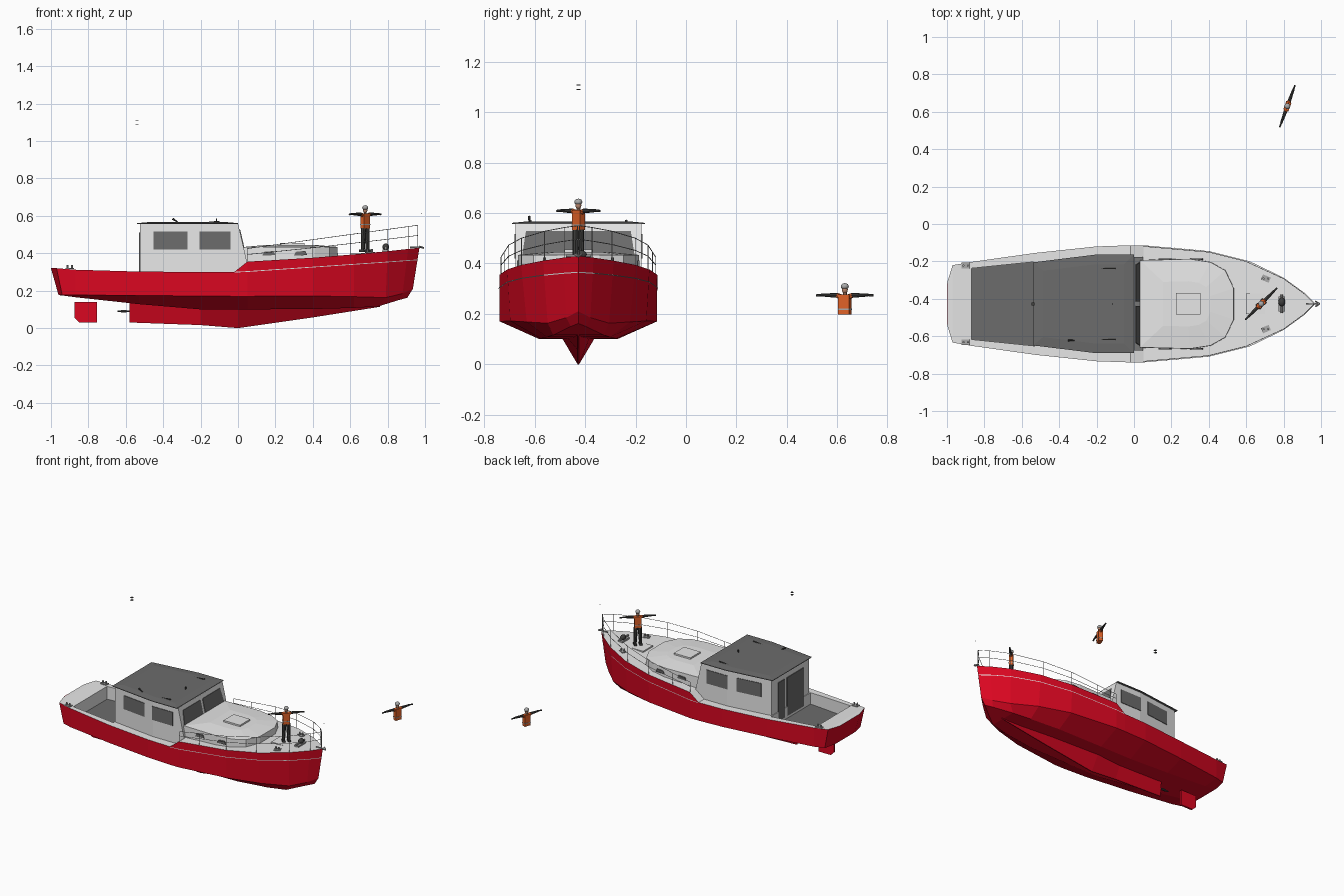
import bpy, bmesh, math
from mathutils import Vector, Matrix

if "Cube" in bpy.data.objects:
    bpy.data.objects.remove(bpy.data.objects["Cube"])

CENTRE = Vector((0, -0.427, 0))   # the boat lies off the origin


def material(name, r, g, b):
    m = bpy.data.materials.new(name)
    m.use_nodes = True
    m.diffuse_color = (r, g, b, 1)
    m.node_tree.nodes["Principled BSDF"].inputs["Base Color"].default_value = (r, g, b, 1)
    return m


RED = material("hull red", 0.7, 0.002, 0.015)
LIGHT = material("light grey", 0.8, 0.8, 0.8)
DARK = material("dark grey", 0.15, 0.15, 0.15)
WHITE = material("white", 0.9, 0.9, 0.9)
ORANGE = material("safety orange", 0.75, 0.12, 0.02)
CHARCOAL = material("charcoal", 0.05, 0.05, 0.048)
STEEL = material("steel grey", 0.4, 0.4, 0.4)
SKIN = material("skin", 0.5, 0.25, 0.16)


def finish(name, bm, *mats):
    bmesh.ops.remove_doubles(bm, verts=bm.verts, dist=0.0002)
    bmesh.ops.recalc_face_normals(bm, faces=bm.faces)
    bmesh.ops.translate(bm, verts=bm.verts, vec=CENTRE)
    mesh = bpy.data.meshes.new(name)
    bm.to_mesh(mesh)
    bm.free()
    for m in mats:
        mesh.materials.append(m)
    obj = bpy.data.objects.new(name, mesh)
    bpy.context.collection.objects.link(obj)
    return obj


def loft(name, rings, mat, closed=True):
    bm = bmesh.new()
    rows = [[bm.verts.new(p) for p in ring] for ring in rings]
    n = len(rows[0])
    for a, b in zip(rows, rows[1:]):
        for i in range(n if closed else n - 1):
            j = (i + 1) % n
            bm.faces.new((a[i], a[j], b[j], b[i]))
    if closed:
        bm.faces.new(rows[0])
        bm.faces.new(rows[-1])
    return finish(name, bm, mat)


def outline(half, z, scale=1.0):
    """Full plan outline from one side, scaled about its middle."""
    mid = (half[0][0] + half[-1][0]) / 2
    side = [(mid + (x - mid) * scale, y * scale, z) for x, y in half]
    return side + [(x, -y, z) for x, y, z in reversed(side)]


def plate(name, corners, mat, half=0.004):
    c = [Vector(p) for p in corners]
    n = (c[1] - c[0]).cross(c[2] - c[0]).normalized() * half
    return loft(name, [[p - n for p in c], [p + n for p in c]], mat)


def box(name, centre, size, mat, turn=0.0):
    bm = bmesh.new()
    bmesh.ops.create_cube(bm, size=1, matrix=Matrix.Translation(centre)
                          @ Matrix.Rotation(turn, 4, "Z") @ Matrix.Diagonal((*size, 1)))
    return finish(name, bm, mat)


def rod(name, points, r, mat, sides=6, r2=None):
    bm = bmesh.new()
    pts = [Vector(p) for p in points]
    for a, b in zip(pts, pts[1:]):
        d = b - a
        bmesh.ops.create_cone(bm, cap_ends=True, segments=sides, radius1=r, radius2=r2 or r,
                              depth=d.length, matrix=Matrix.Translation((a + b) / 2)
                              @ d.to_track_quat("Z", "Y").to_matrix().to_4x4())
    return finish(name, bm, mat)


def ball(name, centre, size, mat):
    bm = bmesh.new()
    bmesh.ops.create_uvsphere(bm, u_segments=12, v_segments=8, radius=1,
                              matrix=Matrix.Translation(centre) @ Matrix.Diagonal((*size, 1)))
    obj = finish(name, bm, mat)
    obj.data.shade_smooth()


# Hull stations: sheer, chine and bilge, each as x, half width, z
STATIONS = [
    ((-1.0, .11, .32), (-.96, .11, .178), (-.955, .06, .176)),
    ((-.97, .207, .32), (-.94, .202, .178), (-.935, .1, .174)),
    ((-.87, .224, .312), (-.87, .222, .177), (-.87, .11, .165)),
    ((-.53, .272, .302), (-.53, .27, .174), (-.53, .135, .128)),
    ((-.2, .307, .3), (-.2, .305, .172), (-.2, .155, .1)),
    ((-.02, .313, .3), (-.02, .312, .17), (-.02, .155, .1)),
    ((.05, .313, .355), (.05, .312, .17), (.05, .155, .1)),
    ((.4, .282, .376), (.4, .27, .172), (.4, .15, .102)),
    ((.62, .227, .394), (.62, .205, .168), (.62, .125, .108)),
    ((.8, .14, .411), (.79, .122, .163), (.75, .1, .116)),
    ((.91, .06, .423), (.88, .048, .185), (.86, .03, .15)),
    ((.97, 0, .43), (.935, 0, .21), (.905, 0, .162)),
]
rings = []
for s, c, b in STATIONS:
    side = [s, c, b]
    rings.append(side + [(b[0], 0, b[2])] + [(x, -y, z) for x, y, z in reversed(side)])
loft("hull", rings, RED, closed=False)
loft("transom", [rings[0], [(x + .004, y, z) for x, y, z in rings[0]]], RED)


def sheer(x):
    line = [s[0] for s in STATIONS]
    for a, b in zip(line, line[1:]):
        if x <= b[0]:
            t = (x - a[0]) / (b[0] - a[0])
            return Vector(a).lerp(Vector(b), t)
    return Vector(line[-1])


# Deck with the sunken cockpit
bm = bmesh.new()


def face(points, index=0):
    bm.faces.new([bm.verts.new(p) for p in points]).material_index = index


FLOOR, AFT, FORE = .22, -.87, -.53
for (a, *_), (b, *_) in zip(STATIONS, STATIONS[1:]):
    if a[0] != AFT:
        face([a, b, (b[0], -b[1], b[2]), (a[0], -a[1], a[2])])
        continue
    for s in (1, -1):
        ends = [(AFT, s * .19, a[2]), (FORE, s * .225, b[2])]
        low = [(x, y, FLOOR) for x, y, _ in ends]
        face([(a[0], s * a[1], a[2]), (b[0], s * b[1], b[2]), ends[1], ends[0]])
        face([ends[0], ends[1], low[1], low[0]])
    for x, y, z in ((AFT, .19, a[2]), (FORE, .225, b[2])):
        face([(x, y, z), (x, -y, z), (x, -y, FLOOR), (x, y, FLOOR)])
    face([(AFT, .19, FLOOR), (AFT, -.19, FLOOR), (FORE, -.225, FLOOR), (FORE, .225, FLOOR)], 1)
finish("deck", bm, LIGHT, DARK)

# Keel, rudder and propeller
KEEL = [(-.58, .012, .135, .03), (-.2, .045, .104, .016), (0, .065, .104, 0),
        (.4, .045, .106, .057), (.76, .006, .122, .114)]
loft("keel", [[(x, w, z), (x, -w, z), (x, -.003, k), (x, .003, k)] for x, w, z, k in KEEL], RED)
RUDDER = [(-.875, .14), (-.755, .14), (-.755, .03), (-.85, .03), (-.875, .055)]
loft("rudder", [[(x, y, z) for x, z in RUDDER] for y in (-.007, .007)], RED)
rod("propeller_shaft", [(-.645, 0, .09), (-.56, 0, .09)], .005, CHARCOAL)
rod("propeller_hub", [(-.625, 0, .09), (-.595, 0, .09)], .008, CHARCOAL, 8)

# Bow stripe, just outside the planking
for s in (1, -1):
    edges = []
    for top, low, _ in STATIONS[5:]:
        z = .297 + .066 * max(top[0], 0) / .97
        row = []
        for zz in (z, z + .004):
            p = Vector(top).lerp(Vector(low), (top[2] - zz) / (top[2] - low[2]))
            row.append((p.x + .002, s * (p.y + .003), p.z))
        edges.append(row)
    loft("bow_stripe", edges, WHITE, closed=False)


# Wheelhouse with a raked windscreen
def wall(x):
    return min(.21 + (x + .525) * .123, .25)


def rake(z):
    return .05 - (z - .345) * .233


def house(z):
    return outline([(-.525, .21), (-.2, .25), (rake(z), .25)], z)


loft("wheelhouse", [house(.22), house(.557)], LIGHT)
ROOF = [(-.54, .222), (-.2, .264), (0, .264)]
loft("wheelhouse_roof", [outline(ROOF, .557), outline(ROOF, .561), outline(ROOF, .566, .8)], DARK)
for s in (1, -1):
    for x0, x1 in ((-.45, -.27), (-.205, -.04)):
        plate("side_window", [(x, s * wall(x), z) for x, z in
                              ((x0, .42), (x1, .42), (x1, .517), (x0, .517))], DARK)
    plate("windscreen_pane", [(rake(z), s * y, z) for y, z in
                              ((.012, .4), (.228, .4), (.208, .527), (.012, .527))], DARK)
for name, y0, y1 in (("rear_window", .065, .14), ("cabin_door", -.15, .04)):
    plate(name, [(-.526, y, z) for y, z in ((y0, .235), (y1, .235), (y1, .51), (y0, .51))], DARK)

# Roof fittings
rod("roof_horn", [(-.35, -.195, .585), (-.32, -.195, .565)], .006, CHARCOAL, r2=.003)
for y in (-.19, .19):
    rod("roof_lamp", [(-.18, y, .563), (-.1, y, .569)], .003, CHARCOAL, r2=.005)
rod("roof_aerial", [(-.115, 0, .563), (-.115, 0, .585)], .004, CHARCOAL)
for z in (1.09, 1.108):
    box("masthead_light", (-.54, 0, z), (.016, .016, .003), CHARCOAL)

# Low cabin trunk and hatches
TRUNK = [(.03, .235), (.3, .242), (.41, .225), (.49, .18), (.535, .085)]
loft("cabin_trunk", [outline(TRUNK, .34), outline(TRUNK, .434, .99), outline(TRUNK, .445, .5)], LIGHT)
box("trunk_hatch", (.29, 0, .447), (.13, .115, .018), LIGHT)
box("deck_hatch", (.65, 0, .396), (.1, .11, .012), LIGHT)
for s in (1, -1):
    for x in (.13, .3):
        plate("trunk_window", [(x, s * .239, .388), (x + .07, s * .239, .39),
                               (x + .06, s * .239, .412), (x + .01, s * .239, .408)], DARK)

# Guard rails
STOPS = [.05, .2, .4, .6, .8, .91, .96]


def rail_point(x, f):
    p = sheer(x)
    top = .425 + .137 * (x - .05)
    return Vector((x, max(p.y - .006, 0), p.z + (top - p.z) * f))


for f in (1, .55):
    line = [rail_point(x, f) for x in STOPS]
    rod("guard_rail", line + [Vector((p.x, -p.y, p.z)) for p in reversed(line)], .0016, STEEL)
for x in STOPS:
    for s in (1, -1):
        rod("rail_post", [(p.x, s * p.y, p.z) for p in (rail_point(x, 0), rail_point(x, 1))], .0016, STEEL)

# Cleats, windlass and anchor
for x, y, z in ((-.9, .205, .315), (.705, .135, .402)):
    for s in (1, -1):
        box("cleat_base", (x, s * y, z + .003), (.045, .03, .006), STEEL, -s * .4 if x > 0 else 0)
        for d in (-.012, .012):
            rod("cleat_post", [(x + d, s * y, z), (x + d, s * y, z + .022)], .006, STEEL)
box("windlass_base", (.79, 0, .414), (.035, .08, .014), STEEL)
ball("windlass_drum", (.79, .01, .434), (.018, .024, .018), CHARCOAL)
rod("windlass_shaft", [(.79, -.05, .428), (.79, .05, .428)], .007, STEEL, 8)
rod("anchor_shank", [(.92, 0, .432), (.99, 0, .432)], .005, STEEL)
rod("anchor_fluke", [(.97, -.014, .436), (.992, 0, .428), (.97, .014, .436)], .005, STEEL)
box("bow_light", (.98, 0, .612), (.004, .004, .004), DARK)


# Crew, arms held out sideways
def crew(x, y, z, angle, legs):
    u = Vector((math.cos(angle), math.sin(angle), 0))
    o = Vector((x, y, z))

    def at(side, height):
        return o + u * side + Vector((0, 0, height))
    box("crew_vest", at(0, .164), (.046, .028, .08), ORANGE, angle)
    box("crew_belt", at(0, .145), (.048, .03, .005), STEEL, angle)
    rod("crew_neck", [at(0, .2), at(0, .215)], .008, SKIN)
    ball("crew_head", at(0, .223), (.012, .012, .016), SKIN)
    ball("crew_helmet", at(0, .236), (.016, .016, .013), STEEL)
    for s in (1, -1):
        rod("crew_shoulder", [at(s * .012, .193), at(s * .032, .2)], .011, ORANGE, 8, .01)
        rod("crew_arm", [at(s * .03, .2), at(s * .098, .202)], .0095, CHARCOAL, 8, .006)
        rod("crew_glove", [at(s * .098, .202), at(s * .12, .2)], .005, CHARCOAL)
        if legs:
            rod("crew_leg", [at(s * .018, .008), at(s * .013, .126)], .01, CHARCOAL, 8, .014)
            box("crew_boot", at(s * .018, .006), (.018, .036, .014), CHARCOAL, angle)


crew(.68, 0, .408, math.radians(45), True)
crew(.82, 1.057, .073, math.radians(70), False)
